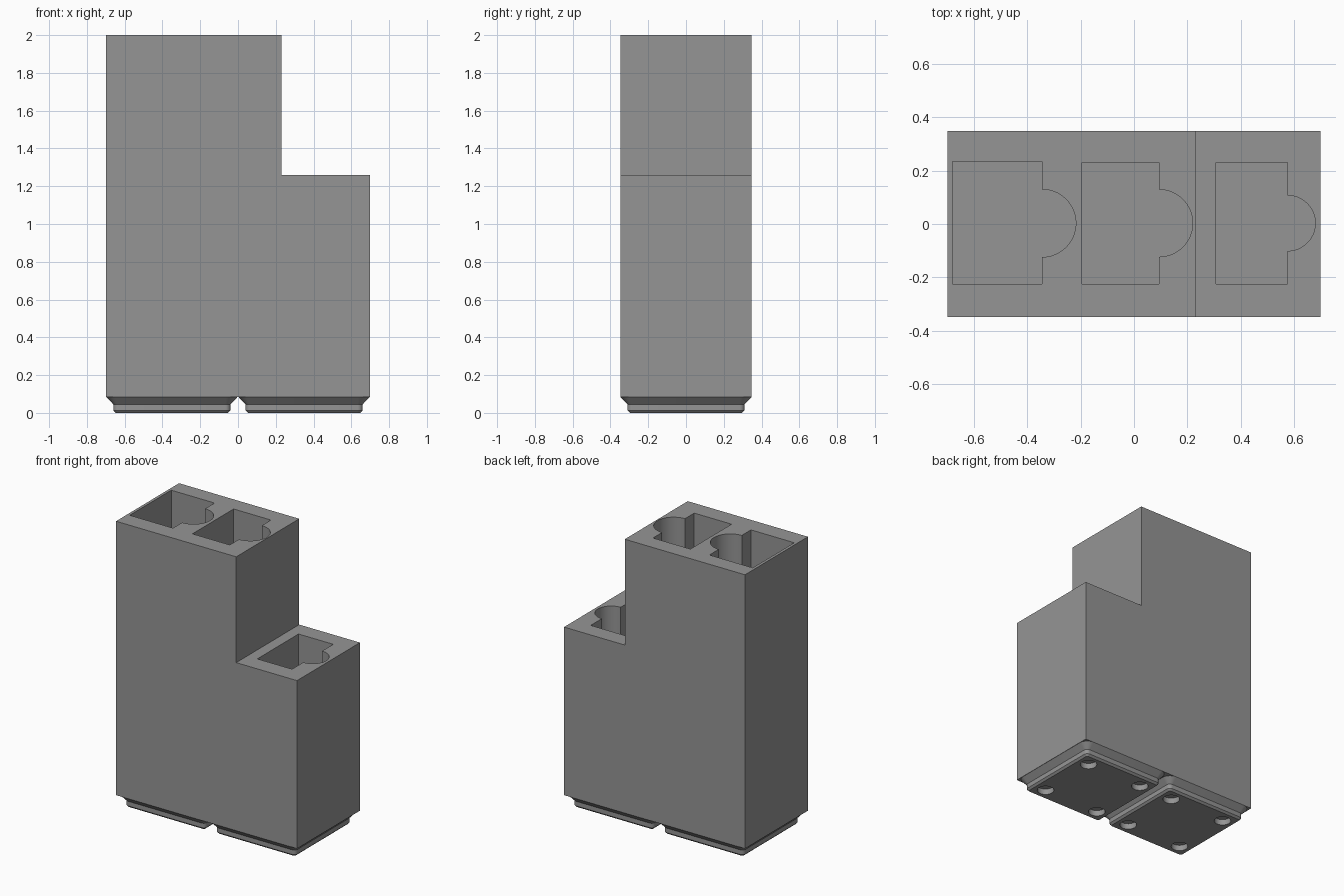
import bpy, bmesh, math

if "Cube" in bpy.data.objects:
    bpy.data.objects.remove(bpy.data.objects["Cube"])

grey = bpy.data.materials.new("mid grey")
grey.diffuse_color = (0.30, 0.30, 0.30, 1)
grey.use_nodes = True
grey.node_tree.nodes["Principled BSDF"].inputs["Base Color"].default_value = grey.diffuse_color


def make_object(name, bm):
    bmesh.ops.recalc_face_normals(bm, faces=bm.faces)
    mesh = bpy.data.meshes.new(name)
    bm.to_mesh(mesh)
    bm.free()
    obj = bpy.data.objects.new(name, mesh)
    bpy.context.collection.objects.link(obj)
    mesh.materials.append(grey)
    return obj


def prism(name, points, offset):
    """Extrude a closed outline of 3D points along an offset."""
    bm = bmesh.new()
    face = bm.faces.new([bm.verts.new(p) for p in points])
    grown = bmesh.ops.extrude_face_region(bm, geom=[face])
    verts = [v for v in grown["geom"] if isinstance(v, bmesh.types.BMVert)]
    bmesh.ops.translate(bm, vec=offset, verts=verts)
    return make_object(name, bm)


def cut(target, cutter):
    cutter.hide_render = True
    cutter.display_type = 'WIRE'
    mod = target.modifiers.new("cut", 'BOOLEAN')
    mod.operation, mod.solver, mod.object = 'DIFFERENCE', 'EXACT', cutter
    bpy.context.view_layer.objects.active = target
    bpy.ops.object.modifier_apply(modifier=mod.name)
    bpy.data.objects.remove(cutter, do_unlink=True)


def smooth(obj):
    bpy.ops.object.select_all(action='DESELECT')
    obj.select_set(True)
    bpy.context.view_layer.objects.active = obj
    bpy.ops.object.shade_smooth_by_angle(angle=math.radians(30))


HX, HY = 0.70, 0.348          # half width and half depth of the body
STEP_X, STEP_Z = 0.23, 1.26   # stepped top
BASE_Z, FLOOR_Z = 0.085, 0.12

# Stepped body
outline = [(-HX, BASE_Z), (HX, BASE_Z), (HX, STEP_Z),
           (STEP_X, STEP_Z), (STEP_X, 2.0), (-HX, 2.0)]
body = prism("stepped_body", [(x, -HY, z) for x, z in outline], (0, 2 * HY, 0))

# Deep pockets, each with a half-round finger notch on its right side
for x0, x1, y1, r, top in [(-0.68, -0.345, 0.234, 0.127, 2.0),
                           (-0.195, 0.094, 0.23, 0.126, 2.0),
                           (0.307, 0.576, 0.23, 0.104, STEP_Z)]:
    pts = [(x1, y1), (x0, y1), (x0, -0.225), (x1, -0.225)]
    for i in range(33):
        a = math.pi * (i / 32 - 0.5)
        pts.append((x1 + r * math.cos(a), 0.003 + r * math.sin(a)))
    cut(body, prism("pocket_cutter", [(x, y, FLOOR_Z) for x, y in pts],
                    (0, 0, top + 0.1 - FLOOR_Z)))
smooth(body)


def rounded_square(half, r, cx, z, steps=8):
    pts = []
    for k, (sx, sy) in enumerate([(1, 1), (-1, 1), (-1, -1), (1, -1)]):
        for i in range(steps + 1):
            a = math.pi / 2 * (k + i / steps)
            pts.append((cx + sx * (half - r) + r * math.cos(a),
                        sy * (half - r) + r * math.sin(a), z))
    return pts


# Stepped feet with four round holes underneath
FOOT = [(0.0, 0.297, 0.013), (0.013, 0.31, 0.027),
        (0.045, 0.31, 0.027), (BASE_Z, 0.348, 0.063)]
for side, cx in (("left", -0.35), ("right", 0.35)):
    bm = bmesh.new()
    rings = [[bm.verts.new(p) for p in rounded_square(h, r, cx, z)]
             for z, h, r in FOOT]
    n = len(rings[0])
    for a, b in zip(rings, rings[1:]):
        for i in range(n):
            j = (i + 1) % n
            bm.faces.new((a[i], a[j], b[j], b[i]))
    bm.faces.new(rings[0])
    bm.faces.new(rings[-1])
    foot = make_object(side + "_foot", bm)
    for sx in (-1, 1):
        for sy in (-1, 1):
            circle = [(cx + sx * 0.217 + 0.054 * math.cos(t * math.pi / 16),
                       sy * 0.217 + 0.054 * math.sin(t * math.pi / 16), -0.05)
                      for t in range(32)]
            cut(foot, prism("hole_cutter", circle, (0, 0, 0.09)))
    smooth(foot)
